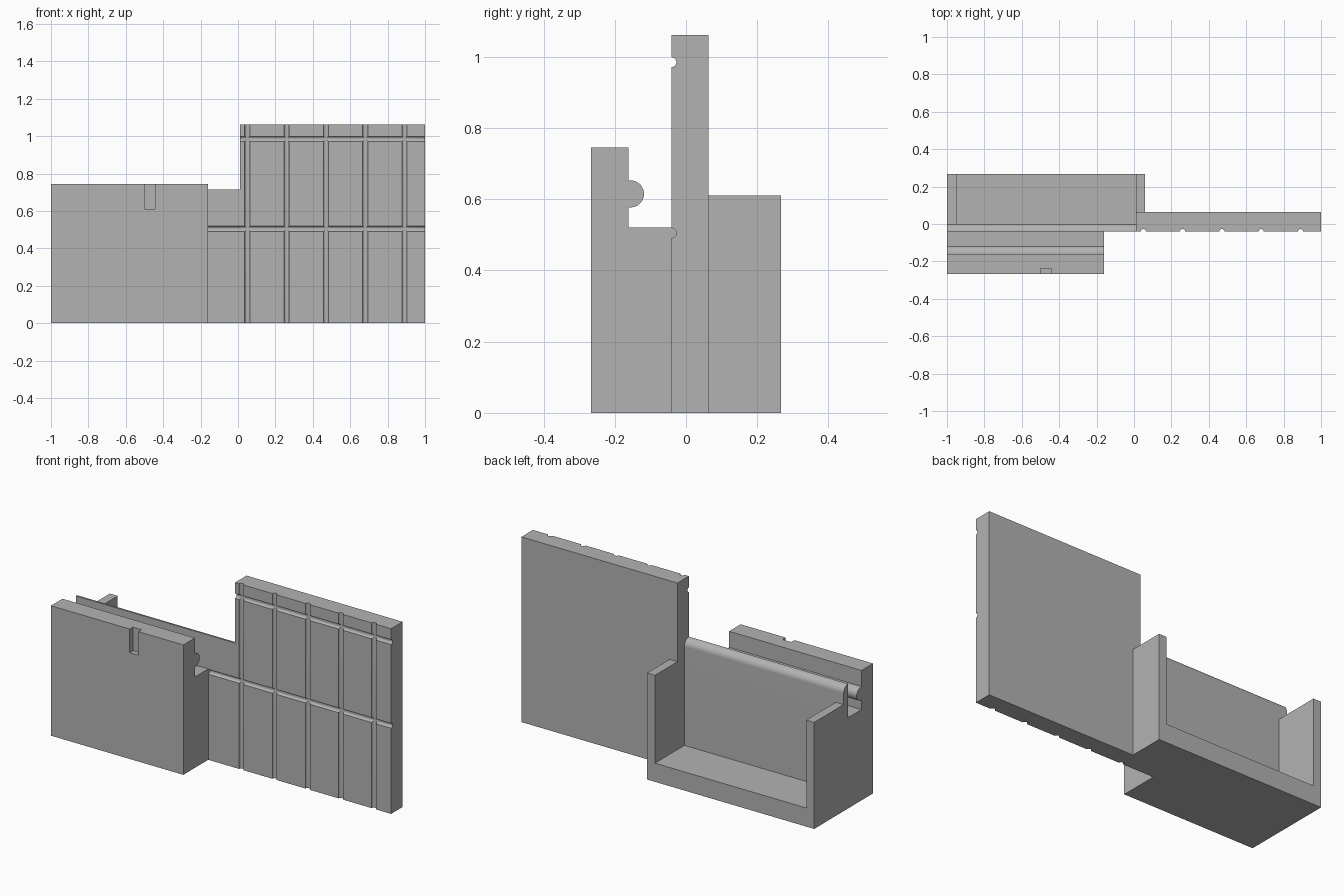
import bpy
import math
from mathutils import Matrix

cube = bpy.data.objects.get("Cube")
if cube:
    bpy.data.objects.remove(cube, do_unlink=True)

grey = bpy.data.materials.new("plain_grey")
grey.use_nodes = True
color = (0.45, 0.45, 0.45, 1)
grey.diffuse_color = color
grey.node_tree.nodes["Principled BSDF"].inputs["Base Color"].default_value = color

# Shared dimensions
FRONT, REAR = -0.041, 0.063      # panel faces
SPLIT = 0.01                     # where the tall panel meets the low wall
BLOCK_END = -0.16                # right end of the front block
BACK = 0.267


def extrude_x(name, profile, x0, x1):
    """Solid made by sweeping a (y, z) outline from x0 to x1."""
    n = len(profile)
    verts = [(x, y, z) for x in (x0, x1) for y, z in profile]
    faces = [list(range(n))[::-1], [i + n for i in range(n)]]
    faces += [[i, (i + 1) % n, n + (i + 1) % n, n + i] for i in range(n)]
    mesh = bpy.data.meshes.new(name)
    mesh.from_pydata(verts, [], faces)
    mesh.materials.append(grey)
    obj = bpy.data.objects.new(name, mesh)
    bpy.context.collection.objects.link(obj)
    return obj


def box(name, x0, x1, y0, y1, z0, z1):
    return extrude_x(name, [(y0, z0), (y1, z0), (y1, z1), (y0, z1)], x0, x1)


def arc(cy, cz, r, start, end, steps=16):
    angles = [math.radians(start + (end - start) * i / steps) for i in range(steps + 1)]
    return [(cy + r * math.cos(a), cz + r * math.sin(a)) for a in angles]


def rod(x0, x1, z):
    """Round cutter along x, sitting on the panel front."""
    return extrude_x("groove_cutter", arc(FRONT, z, 0.014, 0, 345, 23), x0, x1)


def cut(obj, cutters):
    for cutter in cutters:
        mod = obj.modifiers.new("cut", "BOOLEAN")
        mod.operation = "DIFFERENCE"
        mod.solver = "EXACT"
        mod.object = cutter
        bpy.context.view_layer.objects.active = obj
        bpy.ops.object.modifier_apply(modifier=mod.name)
    for cutter in cutters:
        bpy.data.objects.remove(cutter, do_unlink=True)


def smooth(obj):
    bpy.ops.object.select_all(action="DESELECT")
    obj.select_set(True)
    bpy.context.view_layer.objects.active = obj
    bpy.ops.object.shade_smooth_by_angle(angle=math.radians(30))


# Tall panel with crossing round grooves
panel = box("grooved_panel", SPLIT, 1, FRONT, REAR, 0, 1.062)
cutters = [rod(-0.1, 1.1, z) for z in (0.505, 0.985)]
for i in range(5):
    upright = rod(-0.1, 1.2, 0)
    # Turn the rod from x to z about the panel front line
    turn = Matrix.Rotation(math.radians(-90), 4, "Y")
    upright.data.transform(Matrix.Translation((0.05 + 0.21 * i, 0, 0)) @ turn)
    cutters.append(upright)
cut(panel, cutters)
smooth(panel)

# Low wall with a rounded rear top edge and the lower groove
wall = extrude_x("low_wall", [(FRONT, 0), (0, 0)] + arc(FRONT, 0.674, 0.041, 0, 90),
                 -1, SPLIT)
cut(wall, [rod(BLOCK_END, 0.1, 0.505)])
smooth(wall)

# Front block: raised lip, shelf and snap bead, with a small notch at the top
lip, shelf, bead_z, bead_r = -0.162, 0.521, 0.615, 0.038
outline = [(-0.267, 0), (FRONT, 0), (FRONT, shelf), (lip, shelf), (lip, bead_z - bead_r)]
outline += arc(-0.156, bead_z, bead_r, -90, 90)
outline += [(lip, bead_z + bead_r), (lip, 0.745), (-0.267, 0.745)]
block = extrude_x("front_block", outline, -1, BLOCK_END)
cut(block, [box("notch_cutter", -0.5, -0.445, -0.3, -0.238, 0.61, 0.8)])
smooth(block)

# Open tray behind the wall
box("tray_floor", -1, 0.06, 0, BACK, 0, 0.107)
box("tray_right_side", -1, -0.95, 0, BACK, 0.107, 0.611)
box("tray_left_side", SPLIT, 0.06, REAR, BACK, 0.107, 0.611)
